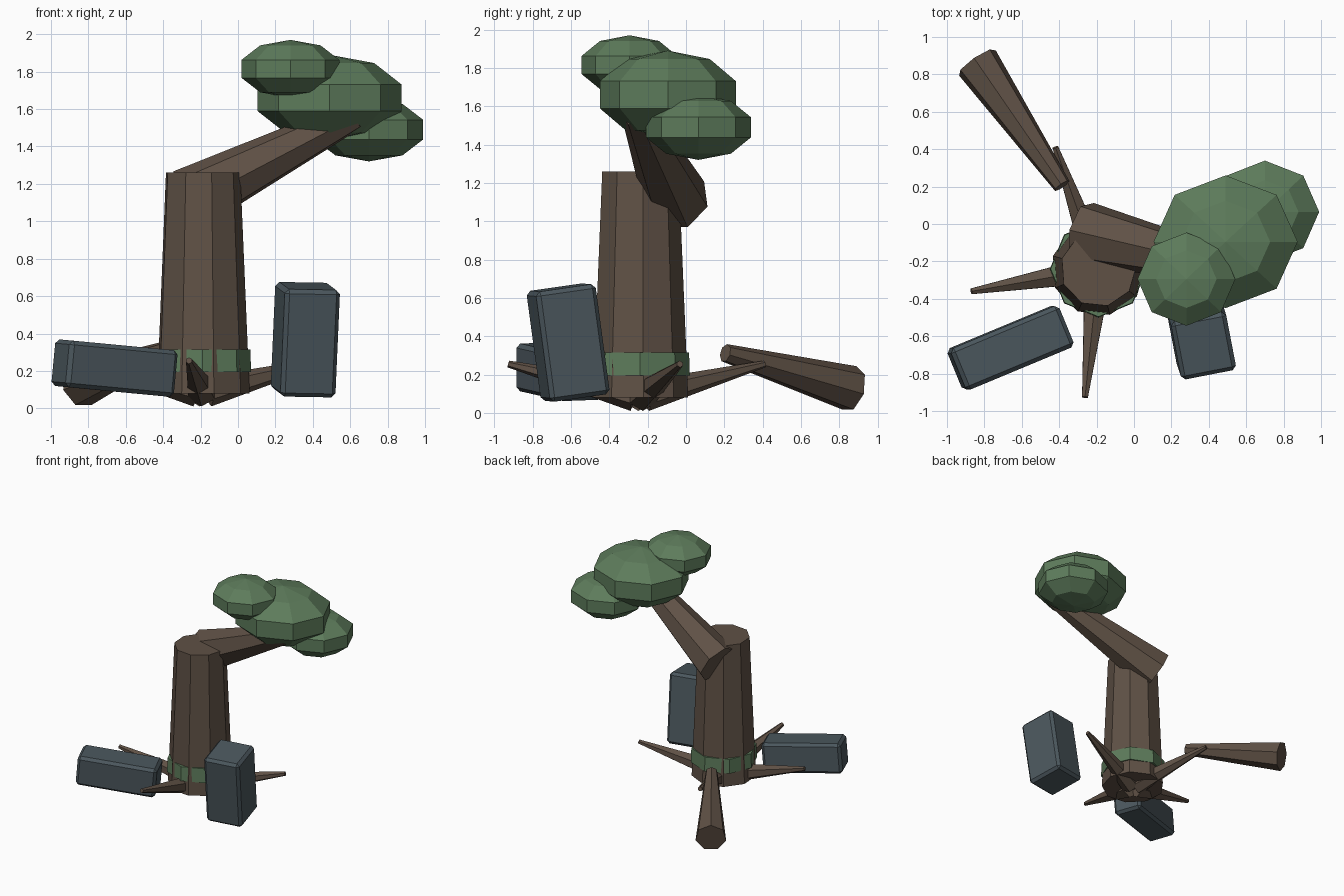
import bpy, bmesh
from math import radians, cos, sin
from mathutils import Vector, Matrix, Euler

if "Cube" in bpy.data.objects:
    bpy.data.objects.remove(bpy.data.objects["Cube"])


def material(name, rgb):
    m = bpy.data.materials.new(name)
    m.diffuse_color = (*rgb, 1)
    m.use_nodes = True
    m.node_tree.nodes["Principled BSDF"].inputs["Base Color"].default_value = m.diffuse_color
    return m


BARK = material("bark", (0.115, 0.082, 0.06))
LEAF = material("leaf", (0.11, 0.2, 0.105))
STONE = material("stone", (0.07, 0.095, 0.11))


def finish(name, bm, mat, matrix):
    me = bpy.data.meshes.new(name)
    bm.to_mesh(me)
    bm.free()
    me.materials.append(mat)
    ob = bpy.data.objects.new(name, me)
    ob.matrix_world = matrix
    bpy.context.collection.objects.link(ob)
    return ob


def limb(name, a, b, r1, r2, sides, mat=BARK, spin=0):
    """Tapered prism running from point a to point b."""
    a, b = Vector(a), Vector(b)
    d = b - a
    bm = bmesh.new()
    bmesh.ops.create_cone(bm, cap_ends=True, segments=sides,
                          radius1=r1, radius2=r2, depth=d.length)
    turn = d.to_track_quat('Z', 'Y').to_matrix().to_4x4() if d.xy.length > 1e-4 else Matrix()
    return finish(name, bm, mat, Matrix.Translation((a + b) / 2) @ turn
                  @ Matrix.Rotation(radians(spin), 4, 'Z'))


def foliage(name, loc, size):
    bm = bmesh.new()
    bmesh.ops.create_uvsphere(bm, u_segments=8, v_segments=5, radius=1)
    bmesh.ops.scale(bm, vec=size, verts=bm.verts)
    finish(name, bm, LEAF, Matrix.Translation(loc))


def block(name, loc, size, rot):
    bm = bmesh.new()
    bmesh.ops.create_cube(bm, size=1)
    bmesh.ops.scale(bm, vec=size, verts=bm.verts)
    bmesh.ops.bevel(bm, geom=bm.edges[:], offset=0.022, segments=1, affect='EDGES')
    turn = Euler([radians(v) for v in rot]).to_matrix().to_4x4()
    finish(name, bm, STONE, Matrix.Translation(loc) @ turn)


# Trunk, snapped upper branch and fallen log
cx, cy = -0.19, -0.24
limb("trunk", (cx, cy, 0.08), (cx, cy, 1.26), 0.253, 0.203, 9, spin=-6)
limb("branch", (-0.27, -0.05, 1.11), (0.63, -0.26, 1.57), 0.175, 0.08, 7)
limb("fallen_log", (-0.84, 0.865, 0.125), (-0.385, 0.205, 0.312), 0.122, 0.048, 7)

# Roots radiating from the trunk base
for i, deg in enumerate((17.6, 109.5, 190, 264)):
    c, s = cos(radians(deg)), sin(radians(deg))
    limb(f"root_{i + 1}", (cx + 0.03 * c, cy + 0.03 * s, 0.09),
         (cx + 0.69 * c, cy + 0.69 * s, 0.255), 0.082, 0.018, 6)

# Moss band poking through the trunk faces
limb("moss_band", (cx, cy, 0.195), (cx, cy, 0.315), 0.26, 0.256, 8, LEAF)

# Leaf clumps
foliage("main_foliage", (0.49, -0.095, 1.66), (0.405, 0.373, 0.23))
foliage("top_foliage", (0.28, -0.295, 1.815), (0.275, 0.262, 0.155))
foliage("side_foliage", (0.70, 0.065, 1.49), (0.305, 0.288, 0.17))

# Stone blocks
block("standing_stone", (0.36, -0.615, 0.367), (0.30, 0.32, 0.58), (8, 1, 11))
block("lying_stone", (-0.66, -0.662, 0.215), (0.63, 0.24, 0.25), (2, 5, 22.6))
